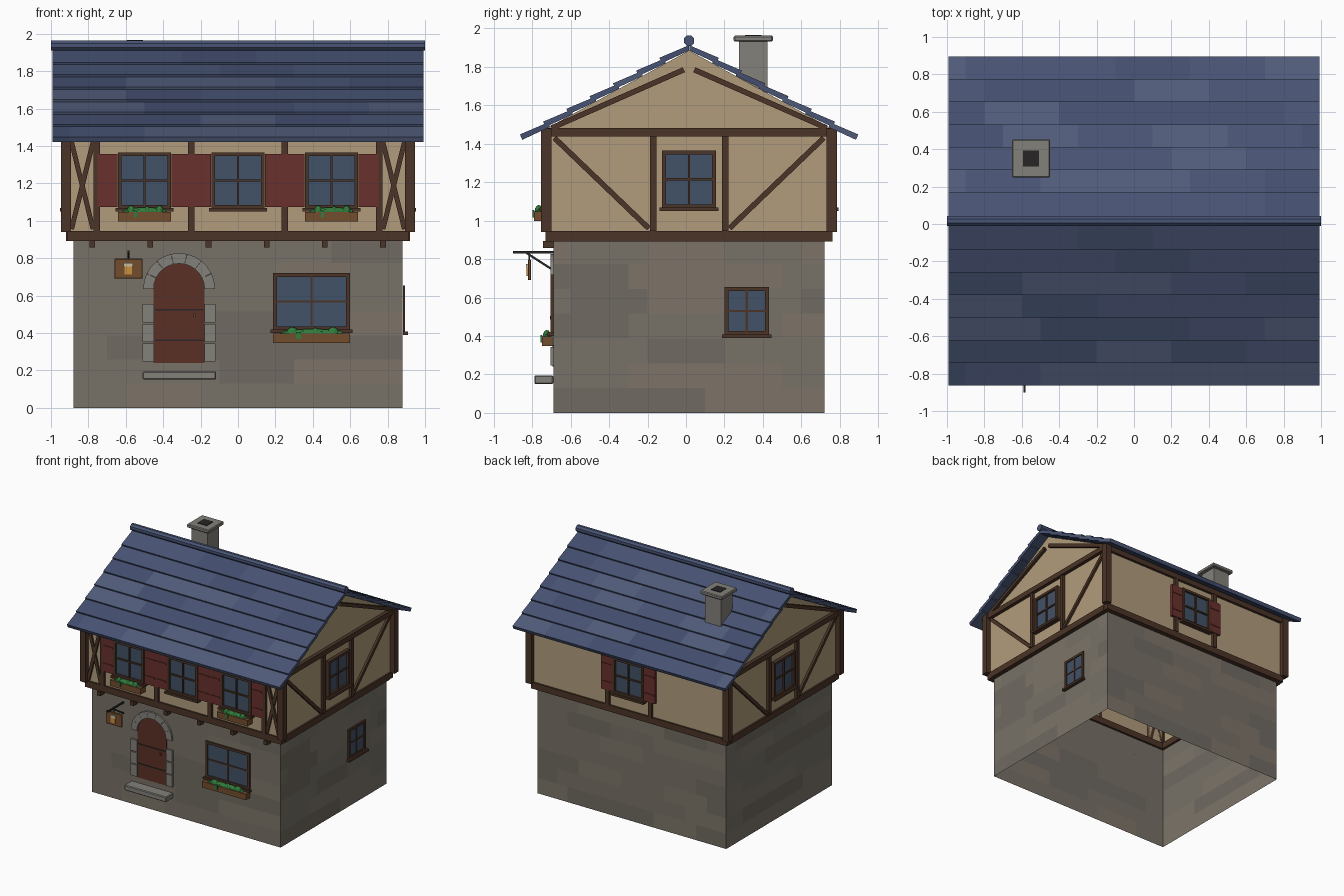
import bpy, bmesh, math, random
from mathutils import Matrix, Vector

if "Cube" in bpy.data.objects:
    bpy.data.objects.remove(bpy.data.objects["Cube"])

random.seed(4)
YC = 0.016                       # house centre line in y
COL = dict(stone=(.185, .165, .135), stone2=(.16, .145, .122), stone3=(.205, .175, .14),
           light=(.23, .22, .195), plaster=(.44, .335, .2), wood=(.07, .034, .02),
           roof=(.065, .088, .175), roof2=(.056, .076, .155), roof3=(.08, .105, .195),
           glass=(.055, .085, .135), red=(.14, .03, .026), door=(.1, .03, .018),
           plank=(.17, .075, .027), leaf=(.03, .2, .045), iron=(.02, .018, .018), amber=(.6, .28, .05),
           foam=(.6, .52, .36))
MAT = {}
for k, c in COL.items():
    MAT[k] = bpy.data.materials.new(k)
    MAT[k].diffuse_color = (*c, 1)
I = Matrix()


def make(name, bm, mat, M=I):
    bmesh.ops.recalc_face_normals(bm, faces=bm.faces)
    me = bpy.data.meshes.new(name)
    bm.to_mesh(me)
    bm.free()
    me.transform(M)
    me.materials.append(MAT[mat])
    ob = bpy.data.objects.new(name, me)
    bpy.context.collection.objects.link(ob)
    return ob


def patchwork(ob, mat, axes, course=None):
    """Cut a part into blocks and give each block one of three shades."""
    bm = bmesh.new()
    bm.from_mesh(ob.data)
    cuts = [(a, -1 + .1 * i) for a in axes for i in range(1, 20)]
    cuts += [(2, course * i) for i in range(1, 7)] if course else []
    for a, v in cuts:
        p, n = Vector(), Vector()
        p[a], n[a] = v, 1
        bmesh.ops.bisect_plane(bm, geom=bm.verts[:] + bm.edges[:] + bm.faces[:], plane_co=p, plane_no=n)
    shade, shift = {}, {}
    bm.normal_update()
    for f in bm.faces:
        c = f.calc_center_median()
        a = 1 if abs(f.normal.x) > .5 else 0
        row = int(c.z / course) if course else 0
        off = shift.setdefault((a, row), random.randrange(4))
        key = (a, row, c[1 - a] > 0, int((c[a] + 1) / .1 + off) // 4)
        f.material_index = shade.setdefault(key, random.choice((0, 0, 1, 2)))
    bm.to_mesh(ob.data)
    bm.free()
    for k in (mat + '2', mat + '3'):
        ob.data.materials.append(MAT[k])


def prism(name, pts, y0, y1, mat, M=I, bevel=0):
    """Outline in x-z, extruded from y0 to y1."""
    bm = bmesh.new()
    f = bm.faces.new([bm.verts.new((x, y0, z)) for x, z in pts])
    r = bmesh.ops.extrude_face_region(bm, geom=[f])
    vs = [v for v in r['geom'] if isinstance(v, bmesh.types.BMVert)]
    bmesh.ops.translate(bm, verts=vs, vec=(0, y1 - y0, 0))
    if bevel:
        bmesh.ops.bevel(bm, geom=bm.edges[:], offset=bevel, segments=1, affect='EDGES')
    return make(name, bm, mat, M)


def box(name, x0, x1, y0, y1, z0, z1, mat, M=I, bevel=0):
    return prism(name, [(x0, z0), (x1, z0), (x1, z1), (x0, z1)], y0, y1, mat, M, bevel)


def bar(name, p, q, w, y0, y1, mat, M=I):
    """Straight timber between two points of a wall."""
    p, q = Vector(p), Vector(q)
    d = (q - p).normalized() * w / 2
    n = Vector((-d.y, d.x))
    return prism(name, [p + n, p - n, q - n, q + n], y0, y1, mat, M)


def wall(angle, dist):
    """Local frame of a wall: -y points outwards, y = 0 is its surface."""
    return Matrix.Translation((0, YC, 0)) @ Matrix.Rotation(math.radians(angle), 4, 'Z') @ Matrix.Translation((0, -dist, 0))


def window(M, cx, w, z0, z1, d, shutters=False, flowers=False):
    x0, x1, b, e = cx - w / 2, cx + w / 2, .02, -.001
    box('window_glass', x0 + b / 2, x1 - b / 2, -d * .4, e, z0 + b / 2, z1 - b / 2, 'glass', M)
    for a in (x0, x1 - b):
        box('window_frame_side', a, a + b, -d, e, z0, z1, 'wood', M)
    for a in (z0, z1 - b):
        box('window_frame_rail', x0 + b, x1 - b, -d, e, a, a + b, 'wood', M)
    zm = (z0 + z1) / 2
    box('window_mullion', cx - .006, cx + .006, -d * .8, e, z0 + b, z1 - b, 'wood', M)
    box('window_crossbar', x0 + b, x1 - b, -d * .75, e, zm - .006, zm + .006, 'wood', M)
    box('window_sill', x0 - .013, x1 + .013, -d - .016, e, z0 - .015, z0 + .003, 'wood', M)
    if shutters:
        for a in (x0 - .108, x1 + .002):
            box('shutter', a, a + .106, -d * .85, e, z0 + .008, z1 - .008, 'red', M)
            for z in (z0 + .07, z1 - .08):
                box('shutter_batten', a + .008, a + .098, -d * .85 - .005, -d * .8, z, z + .012, 'red', M)
    if flowers:
        y0, zt = -d - .045, z0 - .018
        box('flower_box', x0, x1, y0, -.005, zt - .05, zt, 'plank', M)
        # long low mound with a few tufts
        for fx, rx, rz in ((.5, .43, .024), (.25, .08, .034), (.55, .07, .03), (.78, .08, .034)):
            bm = bmesh.new()
            bmesh.ops.create_icosphere(bm, subdivisions=2, radius=1)
            T = Matrix.Translation((x0 + w * fx, y0 + .025, zt + .001))
            make('flower_leaves', bm, 'leaf', M @ T @ Matrix.Diagonal((w * rx, .022, rz, 1)))
        box('hanging_leaf', x0 + w * .3, x0 + w * .36, y0 - .008, y0, zt - .03, zt + .008, 'leaf', M)


def shell(name, hx, hy, z0, z1, mat, apex=None):
    """Open wall shell, with gable points on the x ends if asked."""
    bm = bmesh.new()
    c = [(-hx, -hy), (hx, -hy), (hx, hy), (-hx, hy)]
    lo = [bm.verts.new((x, YC + y, z0)) for x, y in c]
    hi = [bm.verts.new((x, YC + y, z1)) for x, y in c]
    for i in range(4):
        j = (i + 1) % 4
        top = [hi[j], hi[i]]
        if apex and i % 2:
            top.insert(1, bm.verts.new((c[i][0], YC, apex)))
        bm.faces.new([lo[i], lo[j]] + top)
    return make(name, bm, mat)


# Walls
patchwork(shell('ground_floor_walls', .88, .705, 0, .9, 'stone'), 'stone', (0, 1), .129)
shell('upper_floor_walls', .905, .732, .9, 1.485, 'plaster', 1.885)
gF, gR = wall(0, .705), wall(90, .88)
uF, uB, uR, uL = wall(0, .732), wall(180, .732), wall(90, .905), wall(-90, .905)

# Sill beams, wall plates and corner posts
for M, h in ((uF, .915), (uB, .915), (uR, .70), (uL, .70)):
    box('sill_beam', -h, h, -.014, .045, .892, .946, 'wood', M)
for M in (uF, uB):
    box('wall_plate', -.9, .9, -.022, .01, 1.43, 1.475, 'wood', M)
for sx in (-1, 1):
    for sy in (-1, 1):
        x, y = sx * .92, YC + sy * .743
        box('corner_post', x - .027, x + .027, y - .027, y + .027, .94, 1.48, 'wood')

# Front timbers
for x in (-.755, -.25, .25, .755):
    box('front_post', x - .018, x + .018, -.02, 0, .946, 1.43, 'wood', uF)
for s in (-1, 1):
    bar('front_brace', (s * .89, .955), (s * .775, 1.42), .026, -.016, 0, 'wood', uF)
    bar('front_brace', (s * .775, .955), (s * .89, 1.42), .026, -.013, 0, 'wood', uF)
    box('back_post', s * .2 - .018, s * .2 + .018, -.02, 0, .946, 1.43, 'wood', uB)
for i in range(6):
    x = -.78 + .311 * i
    box('joist_end', x - .015, x + .015, -.056, -.001, .858, .893, 'wood', gF)

# Gable timbers, both ends
for M in (uR, uL):
    box('gable_tie_beam', -.745, .745, -.03, 0, 1.438, 1.482, 'wood', M)
    window(M, 0, .28, 1.065, 1.365, .03)
    for s in (-1, 1):
        box('gable_post', s * .187 - .017, s * .187 + .017, -.022, 0, .946, 1.44, 'wood', M)
        bar('gable_brace', (s * .70, 1.43), (s * .21, .96), .028, -.018, 0, 'wood', M)
        bar('gable_rafter', (s * .715, 1.482), (s * .027, 1.785), .028, -.025, 0, 'wood', M)

# Windows
for x in (-.5, 0, .5):
    window(uF, x, .285, 1.065, 1.365, .03, True, x != 0)
window(uB, 0, .285, 1.065, 1.365, .03, True)
window(gF, .393, .41, .415, .72, .015, False, True)
window(gR, .30, .23, .405, .655, .014)

# Arched door with stone surround and step
cx, cz, r = -.315, .635, .136
arc = lambda rad, t: (cx + rad * math.cos(t), cz + rad * math.sin(t))
prism('door', [(cx - r, .24), (cx + r, .24)] + [arc(r, math.pi * i / 14) for i in range(15)], -.006, -.001, 'door', gF)
for i in range(7):
    a, b = math.pi * i / 7 + .003, math.pi * (i + 1) / 7 - .003
    m = (a + b) / 2
    prism('arch_stone', [arc(.136, a), arc(.192, a), arc(.192, m), arc(.192, b), arc(.136, b), arc(.136, m)],
          -.016, -.001, 'light', gF)
for s in (-1, 1):
    for z in (.247, .351, .457):
        x = cx + s * .165
        box('jamb_stone', x - .03, x + .03, -.016, -.001, z, z + .097, 'light', gF)
for z in (.36, .525):
    box('door_strap', cx - .13, cx + .13, -.009, -.002, z - .004, z + .004, 'iron', gF)
box('door_handle', -.238, -.228, -.018, -.002, .485, .505, 'plank', gF)
box('door_step', -.51, -.118, -.1, -.001, .15, .195, 'light', gF, .006)

# Hanging sign on an iron bracket
side = Matrix.Translation((-.585, 0, 0)) @ Matrix.Rotation(math.radians(90), 4, 'Z')
bar('sign_arm', (-.90, .835), (-.69, .835), .013, -.006, .006, 'iron', side)
bar('sign_brace', (-.83, .832), (-.69, .742), .011, -.005, .005, 'iron', side)
box('sign_hanger', -.588, -.582, -.818, -.812, .79, .84, 'iron')
box('sign_board', -.66, -.51, -.823, -.807, .69, .797, 'plank', I, .003)
box('mug', -.608, -.566, -.83, -.822, .712, .755, 'amber')
box('mug_foam', -.612, -.562, -.832, -.822, .755, .775, 'foam')

# Roof: seven overlapping courses on each slope
turn = Matrix.Translation((0, YC, 0)) @ Matrix.Rotation(math.radians(90), 4, 'Z')
for s in (-1, 1):
    for i in range(7):
        o, n = .868 - .121 * i, max(.868 - .121 * (i + 1) - .02, 0)
        zo, zn = 1.905 - .549 * o, 1.905 - .549 * n
        pts = [(s * o, zo - .008), (s * n, zn - .02), (s * n, zn + .008), (s * (o + .012), zo + .02)]
        patchwork(prism('roof_course', pts, -.992, .992, 'roof', turn), 'roof', (0,))
octa = [(.029 * math.cos(math.pi * i / 4 + .393), 1.936 + .029 * math.sin(math.pi * i / 4 + .393)) for i in range(8)]
prism('roof_ridge', octa, -1, 1, 'roof', turn)

# Chimney
box('chimney_shaft', -.625, -.475, .275, .425, 1.62, 1.94, 'light')
box('chimney_cap', -.652, -.448, .248, .452, 1.932, 1.962, 'light', I, .006)
box('chimney_flue', -.593, -.507, .307, .393, 1.95, 1.966, 'iron')

for m in bpy.data.materials:
    if m.users and not m.is_grease_pencil:
        m.use_nodes = True
        m.node_tree.nodes["Principled BSDF"].inputs["Base Color"].default_value = m.diffuse_color
